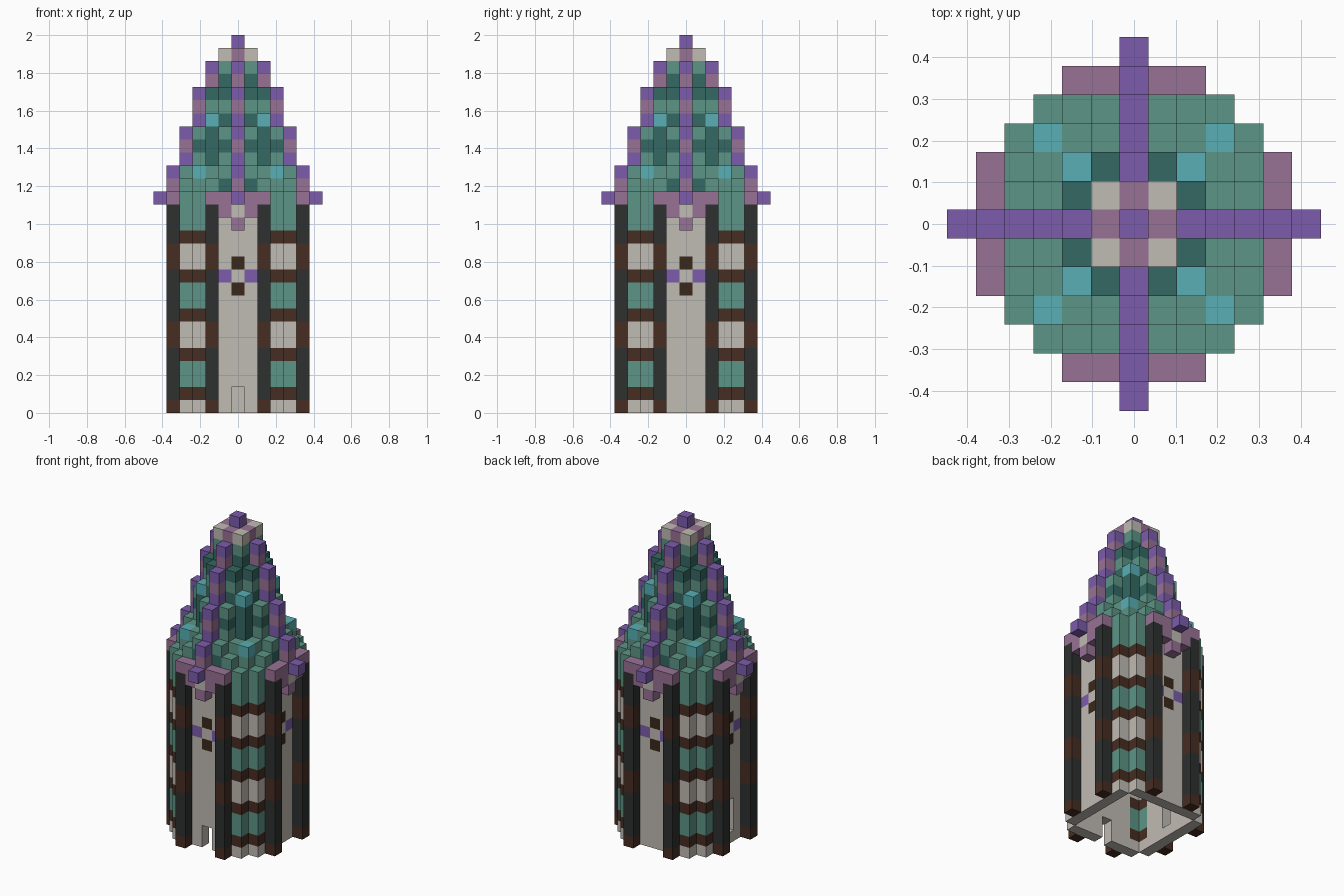
import bpy, bmesh
from mathutils import Vector

if "Cube" in bpy.data.objects:
    bpy.data.objects.remove(bpy.data.objects["Cube"])

U = 2 / 29  # size of one block

PALETTE = {
    "pale_stone": "C0BBB3", "teal": "5D9586", "dark_teal": "336862",
    "cyan": "58AFB5", "mauve": "987295", "purple": "7C5CAB",
    "charcoal": "2E3030", "brown": "462D22", "deep_brown": "3A281B",
}


def linear(h):
    c = int(h, 16) / 255
    return c / 12.92 if c <= 0.04045 else ((c + 0.055) / 1.055) ** 2.4


def make_material(name, code):
    rgba = [linear(code[i:i + 2]) for i in (0, 2, 4)] + [1]
    mat = bpy.data.materials.new(name)
    mat.use_nodes = True
    mat.diffuse_color = rgba
    bsdf = mat.node_tree.nodes["Principled BSDF"]
    bsdf.inputs["Base Color"].default_value = rgba
    bsdf.inputs["Roughness"].default_value = 0.9
    return mat


MATERIALS = {n: make_material(n, c) for n, c in PALETTE.items()}
parts = {}


def block(part, a, b, k, colour):
    """Place a block and its mirror images on all four sides."""
    cells = parts.setdefault(part, {})
    for x, y in ((a, b), (b, a)):
        for sx in (1, -1):
            for sy in (1, -1):
                cells[(x * sx, y * sy, k)] = colour


# Walls with a small ornament on each side
for k in range(16):
    for a in range(3):
        colour = "pale_stone"
        if a == 0 and k in (9, 11):
            colour = "deep_brown"
        elif a == 1 and k == 10:
            colour = "purple"
        block("wall", a, 4, k, colour)

# Front doorway and a side opening
for k in range(2):
    del parts["wall"][(0, -4, k)]
for k in range(1, 4):
    del parts["wall"][(-4, 0, k)]

# Timber columns and banded corners
for k in range(16):
    block("column", 2, 5, k, "brown" if k in (0, 5, 6, 11, 12) else "charcoal")
    if k % 3 == 1 and k < 14:
        colour = "brown"
    else:
        colour = "teal" if (k + 1) // 3 % 2 else "pale_stone"
    block("corner", 3, 4, k, colour)

# Eaves and hanging corbels
for a in range(3):
    block("eaves", a, 5, 16, "mauve")
block("corbel", 1, 5, 15, "mauve")
block("corbel", 0, 5, 15, "pale_stone")
block("corbel", 0, 5, 14, "mauve")

# Stepped roof: top layer of each stack
ROOF = {(1, 1): 27, (1, 2): 24, (2, 2): 22, (1, 3): 21, (2, 3): 18,
        (3, 3): 18, (1, 4): 18, (2, 4): 17, (3, 4): 16}
SPOTS = {(1, 4, 17), (2, 2, 19), (2, 2, 21), (1, 2, 22)}
for (a, b), top in ROOF.items():
    for k in range(16, top + 1):
        colour = "teal"
        if k == 27:
            colour = "pale_stone"
        elif a == b and a > 1 and k == top:
            colour = "cyan"
        elif k in (20, 24, 25) or (a, b, k) in SPOTS:
            colour = "dark_teal"
        block("roof", a, b, k, colour)

# Ribs running up to the finial
for a, top in enumerate((28, 27, 26, 24, 21, 18, 16)):
    for k in range(16, top + 1):
        block("rib", a, 0, k, "mauve" if k in (17, 20, 23, 25, 27) else "purple")

FILLED = {p for cells in parts.values() for p in cells}
AXES = [Vector(v) for v in ((1, 0, 0), (0, 1, 0), (0, 0, 1))]


def build(part, cells):
    """Turn the cells of a part into a mesh of its exposed faces."""
    bm = bmesh.new()
    names = sorted(set(cells.values()))
    for pos, colour in cells.items():
        centre = Vector(pos) + Vector((0, 0, 0.5))
        for i in range(3):
            for s in (1, -1):
                n = AXES[i] * s
                if tuple(int(c) for c in Vector(pos) + n) in FILLED:
                    continue
                u, v = AXES[(i + 1) % 3] * s, AXES[(i + 2) % 3]
                quad = [(centre + (n + u * p + v * q) / 2) * U
                        for p, q in ((-1, -1), (1, -1), (1, 1), (-1, 1))]
                face = bm.faces.new([bm.verts.new(c) for c in quad])
                face.material_index = names.index(colour)
    bmesh.ops.remove_doubles(bm, verts=bm.verts, dist=U / 100)
    mesh = bpy.data.meshes.new(part)
    bm.to_mesh(mesh)
    bm.free()
    for n in names:
        mesh.materials.append(MATERIALS[n])
    bpy.context.collection.objects.link(bpy.data.objects.new(part, mesh))


for part, cells in parts.items():
    build(part, cells)
